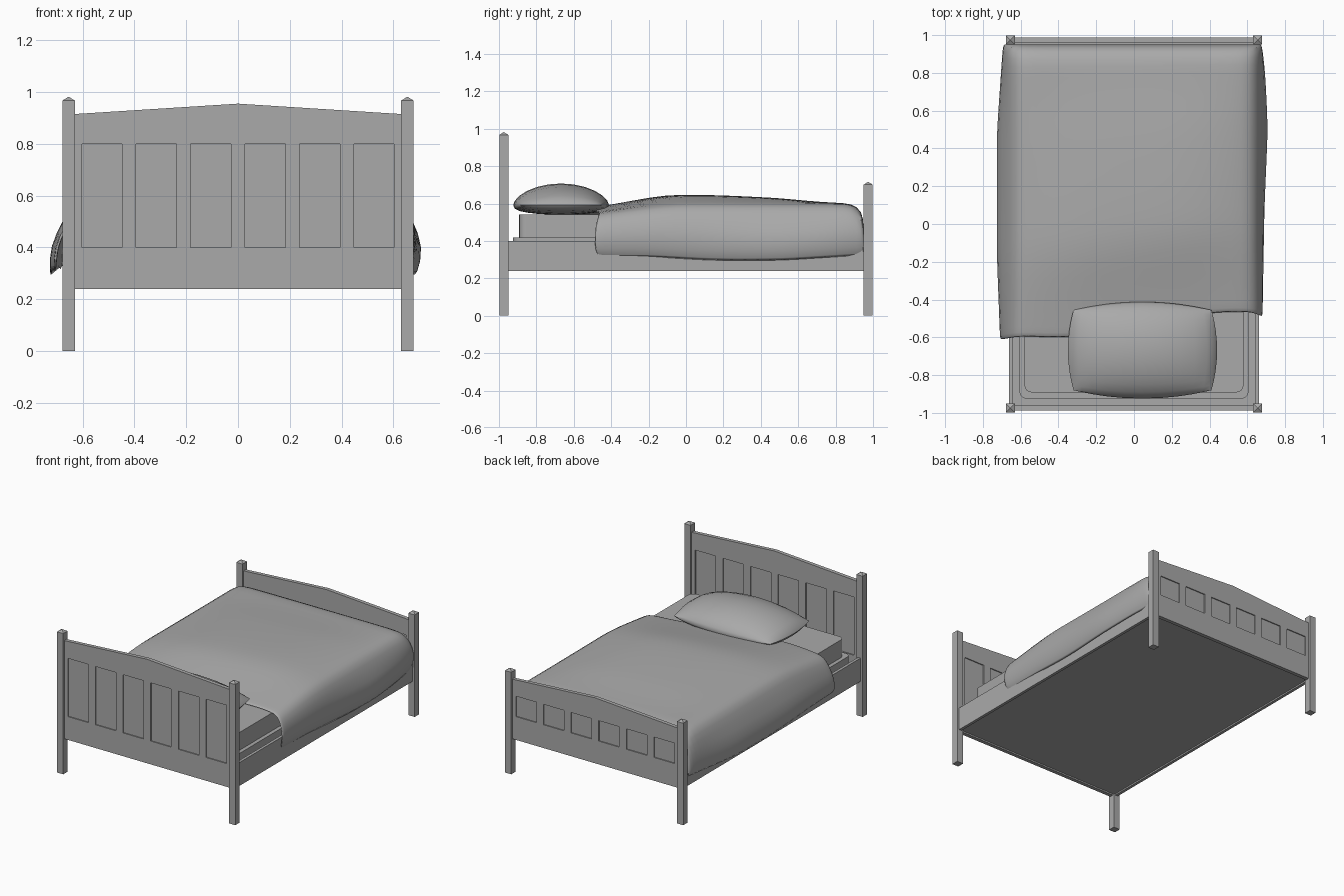
import bpy, bmesh, math
from mathutils import Vector

cube = bpy.data.objects.get("Cube")
if cube:
    bpy.data.objects.remove(cube, do_unlink=True)

GREY = (0.4, 0.4, 0.4, 1)
grey = bpy.data.materials.new("plain grey")
grey.use_nodes = True
grey.diffuse_color = GREY
grey.node_tree.nodes["Principled BSDF"].inputs["Base Color"].default_value = GREY


def finish(bm, name, smooth=None):
    bmesh.ops.recalc_face_normals(bm, faces=bm.faces)
    mesh = bpy.data.meshes.new(name)
    bm.to_mesh(mesh)
    bm.free()
    obj = bpy.data.objects.new(name, mesh)
    bpy.context.collection.objects.link(obj)
    mesh.materials.append(grey)
    if smooth:
        bpy.ops.object.select_all(action="DESELECT")
        obj.select_set(True)
        bpy.context.view_layer.objects.active = obj
        bpy.ops.object.shade_smooth_by_angle(angle=math.radians(smooth))
    return obj


def box(name, lo, hi, round_corners=0):
    bm = bmesh.new()
    bmesh.ops.create_cube(bm, size=1)
    lo, hi = Vector(lo), Vector(hi)
    for v in bm.verts:
        v.co = (lo + hi) / 2 + v.co * (hi - lo)
    if round_corners:
        upright = [e for e in bm.edges
                   if abs(e.verts[0].co.z - e.verts[1].co.z) > 0.01]
        bmesh.ops.bevel(bm, geom=upright, offset=round_corners, segments=4,
                        affect="EDGES", profile=0.5)
    return finish(bm, name, 40 if round_corners else None)


def surface(bm, rows):
    """Quad sheet through equal rows of points."""
    grid = [[bm.verts.new(p) for p in row] for row in rows]
    for a, b in zip(grid, grid[1:]):
        for i in range(len(a) - 1):
            bm.faces.new((a[i], a[i + 1], b[i + 1], b[i]))


def post(name, x, y, height):
    bm = bmesh.new()
    bmesh.ops.create_cube(bm, size=1)
    for v in bm.verts:
        v.co = Vector((x + v.co.x * 0.048, y + v.co.y * 0.048,
                       (v.co.z + 0.5) * (height - 0.015)))
    top = max(bm.faces, key=lambda f: f.calc_center_median().z)
    bmesh.ops.poke(bm, faces=[top])
    max(bm.verts, key=lambda v: (v.co.z, len(v.link_edges) == 4 and
        abs(v.co.x - x) < 0.001)).co.z = height
    return finish(bm, name)


def panelled_board(name, y, panel_top, side_top, peak):
    """Board with a shallow gable and six sunk panels on each face."""
    cuts = [-0.63, 0.0, 0.63]
    centres = [(i - 2.5) * 0.21 for i in range(6)]
    for c in centres:
        cuts += [c - 0.078, c + 0.078]
    cuts.sort()
    bm = bmesh.new()
    half = 0.013
    rows = []
    for level in (0.24, 0.4, panel_top, None):
        rows.append([(x, y - half, peak - (peak - side_top) * abs(x) / 0.63
                      if level is None else level) for x in cuts])
    surface(bm, rows)
    ext = bmesh.ops.extrude_face_region(bm, geom=bm.faces[:], use_keep_orig=True)
    for v in ext["geom"]:
        if isinstance(v, bmesh.types.BMVert):
            v.co.y += 2 * half
    bmesh.ops.recalc_face_normals(bm, faces=bm.faces)
    panels = []
    for f in bm.faces:
        c = f.calc_center_median()
        if abs(f.normal.y) > 0.9 and 0.4 < c.z < panel_top and \
                any(abs(c.x - k) < 0.01 for k in centres):
            panels.append(f)
    for f in panels:
        normal = f.normal.copy()
        sunk = bmesh.ops.extrude_discrete_faces(bm, faces=[f])["faces"][0]
        for v in sunk.verts:
            v.co -= normal * 0.007
    return finish(bm, name)


def lerp(points, t):
    for (a, p), (b, q) in zip(points, points[1:]):
        if t <= b:
            return p + (q - p) * max(0, (t - a) / (b - a))
    return points[-1][1]


# Frame: posts, end boards, side rails
for side, x in (("right", -0.654), ("left", 0.654)):
    post("head_post_" + side, x, -0.974, 0.982)
    post("foot_post_" + side, x, 0.974, 0.716)
    s = 1 if x > 0 else -1
    xs = sorted((s * 0.642, s * 0.662))
    box("side_rail_" + side, (xs[0], -0.95, 0.24), (xs[1], 0.95, 0.4))
panelled_board("headboard", -0.974, 0.8, 0.915, 0.955)
panelled_board("footboard", 0.974, 0.54, 0.65, 0.69)

# Base and mattress
box("bed_base", (-0.642, -0.961, 0.25), (0.642, 0.961, 0.27))
box("box_spring", (-0.607, -0.925, 0.27), (0.607, 0.93, 0.418), 0.04)
box("mattress", (-0.58, -0.892, 0.418), (0.58, 0.92, 0.54), 0.04)

# Blanket: a draped sheet, longer on the right than on the left
FRONT = [(-0.72, -0.615), (-0.6, -0.595), (-0.4, -0.605), (-0.3, -0.6),
         (0.4, -0.47), (0.62, -0.465), (0.72, -0.505)]
CROWN = [(0, 0.565), (0.1, 0.59), (0.3, 0.647), (0.45, 0.647),
         (0.72, 0.628), (0.85, 0.605), (0.96, 0.602), (1, 0.56)]
SHOULDER = [(0, 0.553), (0.27, 0.604), (0.96, 0.6), (1, 0.56)]
HEM = [(0, 0.31), (0.2, 0.31), (0.45, 0.288), (0.7, 0.29), (1, 0.318)]
WIDTH_LEFT = [(0, 0.688), (0.4, 0.7), (0.7, 0.722), (0.9, 0.705), (1, 0.685)]
WIDTH_RIGHT = [(0, 0.71), (0.3, 0.728), (0.7, 0.728), (1, 0.695)]


def blanket_row(v, drop=0):
    row = []
    for i in range(-9, 10):
        a, s = abs(i), 1 if i > 0 else -1
        wide = lerp(WIDTH_LEFT if i > 0 else WIDTH_RIGHT, v)
        crown, shoulder, hem = (lerp(t, v) for t in (CROWN, SHOULDER, HEM))
        if a <= 5:
            x = 0.115 * a
            z = shoulder + (crown - shoulder) * (1 - (a / 5) ** 3)
        else:
            x = (0.635, 0.672, wide, wide - (0.03 if i > 0 else 0.0))[a - 6]
            t = (0.06, 0.3, 0.65, 1)[a - 6]
            z = shoulder + (hem - shoulder) * t
        x *= s
        front = lerp(FRONT, x)
        y = front + (0.943 - front) * v
        if drop:
            y += 0.008
            x *= 0.985
            z = min(z, 0.56 - drop)
        row.append((x, y, z))
    return row


bm = bmesh.new()
steps = [0, 0.03, 0.1, 0.2, 0.3, 0.4, 0.5, 0.6, 0.7, 0.8, 0.9, 0.96, 1]
surface(bm, [blanket_row(v) for v in steps] +
        [blanket_row(1, d) for d in (0.08, 0.23)])
blanket = finish(bm, "blanket", 60)
thick = blanket.modifiers.new("thickness", "SOLIDIFY")
thick.thickness = 0.012
thick.offset = -1
soft = blanket.modifiers.new("soften", "SUBSURF")
soft.levels = soft.render_levels = 1

# Pillow: two domed sheets sharing one rounded outline
N = 12
bm = bmesh.new()
for dome in (0.115, -0.052):
    rows = []
    for j in range(N + 1):
        t = math.sin((j / N - 0.5) * math.pi)
        row = []
        for i in range(N + 1):
            s = math.sin((i / N - 0.5) * math.pi)
            x = 0.045 + s * (0.365 + 0.03 * (1 - t * t))
            y = -0.668 + t * (0.212 + 0.044 * (1 - s * s))
            power = 0.6 if dome > 0 else 0.35
            lift = ((1 - s * s) * (1 - t * t)) ** power
            row.append((x, y, 0.592 + dome * lift))
        rows.append(row)
    surface(bm, rows)
bmesh.ops.remove_doubles(bm, verts=bm.verts, dist=0.0005)
finish(bm, "pillow", 60)
